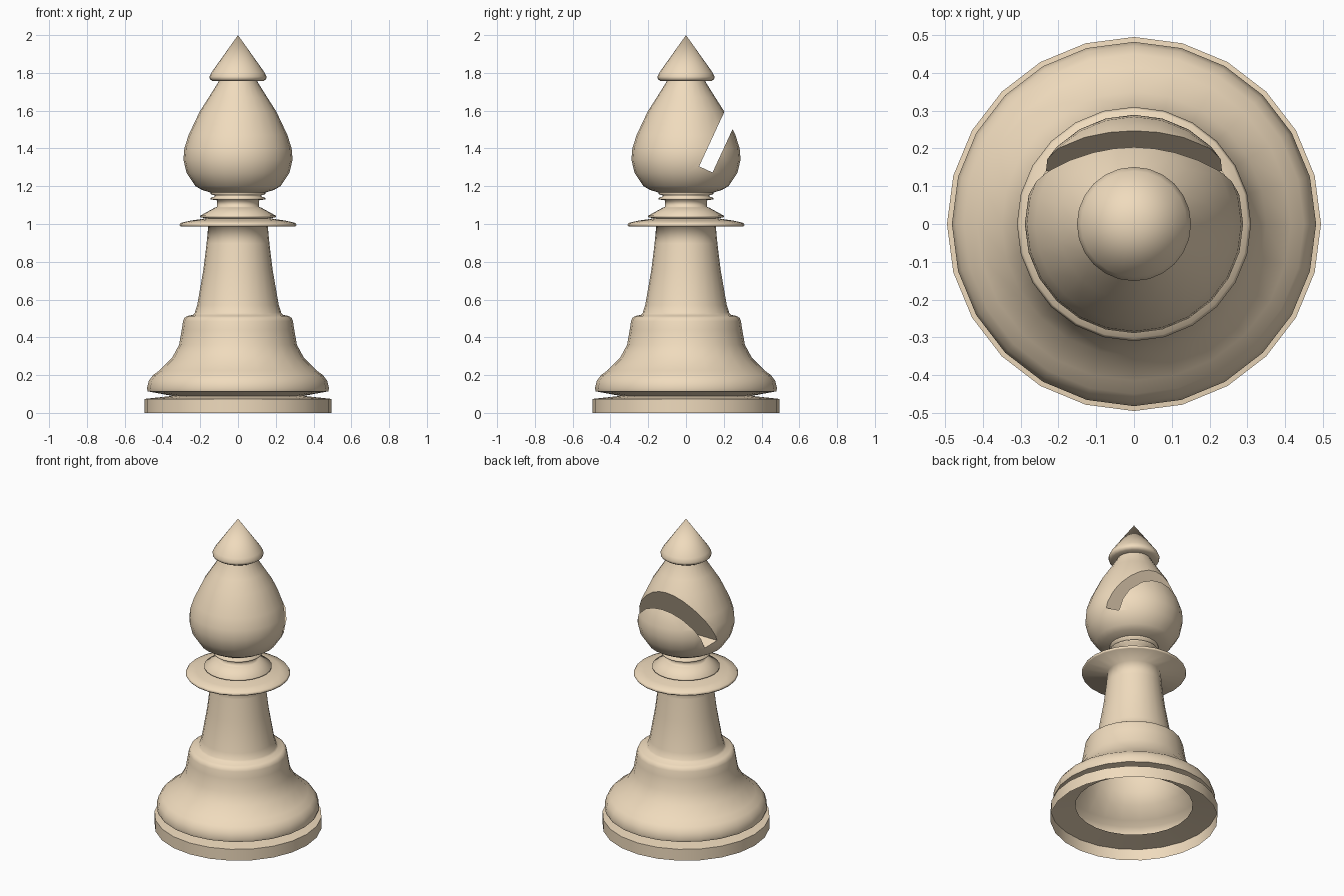
import bpy, bmesh, math
from mathutils import Matrix, Vector

if "Cube" in bpy.data.objects:
    bpy.data.objects.remove(bpy.data.objects["Cube"])

SIDES = 24


def lathe(name, profile):
    """Spin an (r, z) profile, listed bottom to top, around z; r = 0 is a pole."""
    bm = bmesh.new()
    rings = []
    for r, z in profile:
        if r == 0:
            rings.append([bm.verts.new((0, 0, z))] * SIDES)
        else:
            rings.append([bm.verts.new((r * math.cos(2 * math.pi * i / SIDES),
                                        r * math.sin(2 * math.pi * i / SIDES), z))
                          for i in range(SIDES)])
    for a, b in zip(rings, rings[1:]):
        for i in range(SIDES):
            j = (i + 1) % SIDES
            bm.faces.new(list(dict.fromkeys((a[i], a[j], b[j], b[i]))))
    return make_object(name, bm)


def make_object(name, bm):
    mesh = bpy.data.meshes.new(name)
    bm.to_mesh(mesh)
    bm.free()
    obj = bpy.data.objects.new(name, mesh)
    bpy.context.collection.objects.link(obj)
    return obj


def activate(obj):
    bpy.ops.object.select_all(action='DESELECT')
    obj.select_set(True)
    bpy.context.view_layer.objects.active = obj


# Hollow shell open at the bottom: foot, deep V groove, flared body and stem
base = lathe("base_and_stem", [
    (.495, 0), (.495, .074), (.347, .09),
    (.478, .114), (.482, .13), (.472, .17), (.45, .2),
    (.415, .225), (.35, .29), (.312, .36), (.298, .44), (.291, .485),
    (.284, .503), (.268, .513), (.238, .519), (.229, .53),
    (.216, .57), (.183, .76), (.166, .9)])

# Top of the stem running into the stacked collar discs and neck rings
collar = lathe("collar", [
    (.166, .9), (.158, .987),
    (.305, .987), (.31, .995), (.303, 1.006), (.25, 1.018),
    (.17, 1.03), (.2, 1.036), (.2, 1.044), (.12, 1.088), (.11, 1.09),
    (.11, 1.125), (.145, 1.13), (.145, 1.138), (.125, 1.145),
    (.125, 1.152), (.145, 1.158), (.145, 1.168), (.12, 1.175)])

# Egg-shaped head
head = lathe("head", [
    (0, 1.16), (.13, 1.162), (.19, 1.18), (.225, 1.2), (.272, 1.27),
    (.289, 1.34), (.284, 1.4), (.262, 1.47), (.203, 1.595), (.155, 1.67),
    (.105, 1.75), (.1, 1.77), (0, 1.77)])

# Pointed finial
finial = lathe("finial", [(.09, 1.757), (.135, 1.757), (.149, 1.767),
                          (.151, 1.78), (.14, 1.803), (0, 2.0)])

# Slanted slot cut through the back of the head
u = Vector((0, .42, .907)).normalized()
n = Vector((0, u.z, -u.y))
centre = Vector((0, .105, 1.289)) + u * .25
axes = Matrix((Vector((1, 0, 0)), n, u)).transposed().to_4x4()
bm = bmesh.new()
bmesh.ops.create_cube(bm, size=1, matrix=Matrix.Translation(centre) @ axes
                      @ Matrix.Diagonal((1, .078, .5, 1)))
bmesh.ops.recalc_face_normals(bm, faces=bm.faces)
cutter = make_object("slot_cutter", bm)
cutter.hide_render = True
cut = head.modifiers.new("slot", 'BOOLEAN')
cut.operation = 'DIFFERENCE'
cut.solver = 'EXACT'
cut.object = cutter
activate(head)
bpy.ops.object.modifier_apply(modifier=cut.name)
bpy.data.objects.remove(cutter)

# Cream finish; soft shading on collar and finial, crisp rims elsewhere
cream = bpy.data.materials.new("cream")
cream.diffuse_color = (.87, .71, .51, 1)
cream.use_nodes = True
cream.node_tree.nodes["Principled BSDF"].inputs["Base Color"].default_value = cream.diffuse_color
for part, angle in ((base, 50), (collar, 100), (head, 40), (finial, 100)):
    part.data.materials.clear()
    part.data.materials.append(cream)
    activate(part)
    bpy.ops.object.shade_smooth_by_angle(angle=math.radians(angle))
